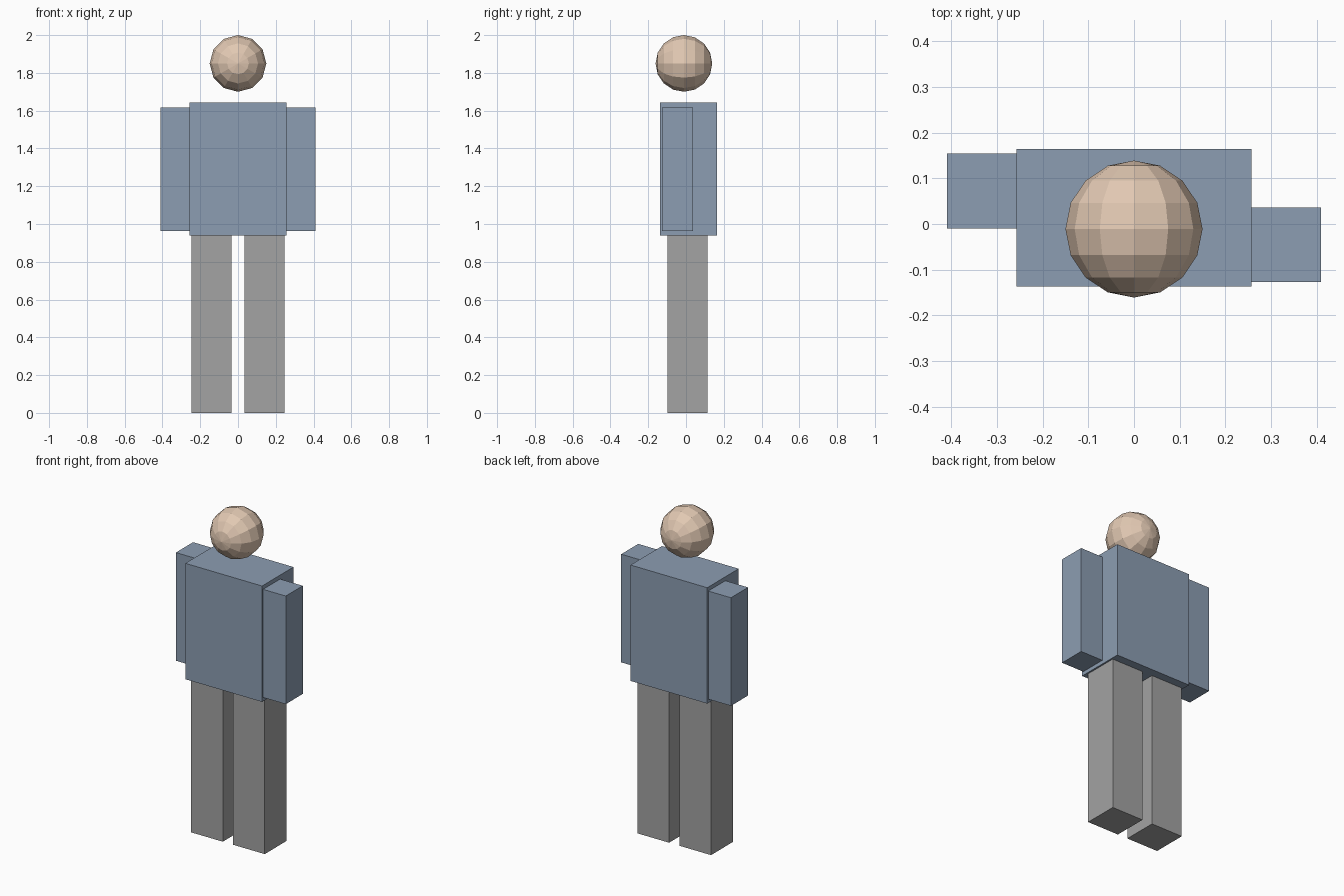
import bpy, math

if "Cube" in bpy.data.objects:
    bpy.data.objects.remove(bpy.data.objects["Cube"])


def srgb(r, g, b):
    lin = lambda c: c / 12.92 if c <= 0.04045 else ((c + 0.055) / 1.055) ** 2.4
    return (lin(r / 255), lin(g / 255), lin(b / 255), 1.0)


def material(name, rgb):
    mat = bpy.data.materials.new(name)
    mat.diffuse_color = srgb(*rgb)
    mat.use_nodes = True
    mat.node_tree.nodes["Principled BSDF"].inputs["Base Color"].default_value = mat.diffuse_color
    return mat


def box(name, x, y, z, mat):
    """Axis-aligned box from (min, max) ranges."""
    bpy.ops.mesh.primitive_cube_add(size=1)
    ob = bpy.context.object
    ob.name = name
    for v in ob.data.vertices:
        v.co = [r[0] if c < 0 else r[1] for c, r in zip(v.co, (x, y, z))]
    ob.data.materials.append(mat)
    return ob


shirt = material("dusty_blue", (140, 157, 178))
trousers = material("grey", (163, 163, 163))
skin = material("skin_beige", (225, 200, 178))

# Torso
box("torso", (-0.257, 0.257), (-0.137, 0.164), (0.94, 1.642), shirt)

# Arms: one set towards the back, the other towards the front
box("left_arm", (-0.409, -0.257), (-0.010, 0.154), (0.963, 1.618), shirt)
box("right_arm", (0.257, 0.409), (-0.127, 0.036), (0.963, 1.618), shirt)

# Legs
for name, x in (("left_leg", (-0.247, -0.034)), ("right_leg", (0.034, 0.247))):
    box(name, x, (-0.097, 0.113), (0.0, 0.94), trousers)

# Head: low-poly sphere with its poles facing front and back
bpy.ops.mesh.primitive_uv_sphere_add(segments=12, ring_count=8, radius=0.15,
                                     location=(0, -0.011, 1.85),
                                     rotation=(math.pi / 2, 0, 0))
head = bpy.context.object
head.name = "head"
head.data.materials.append(skin)
